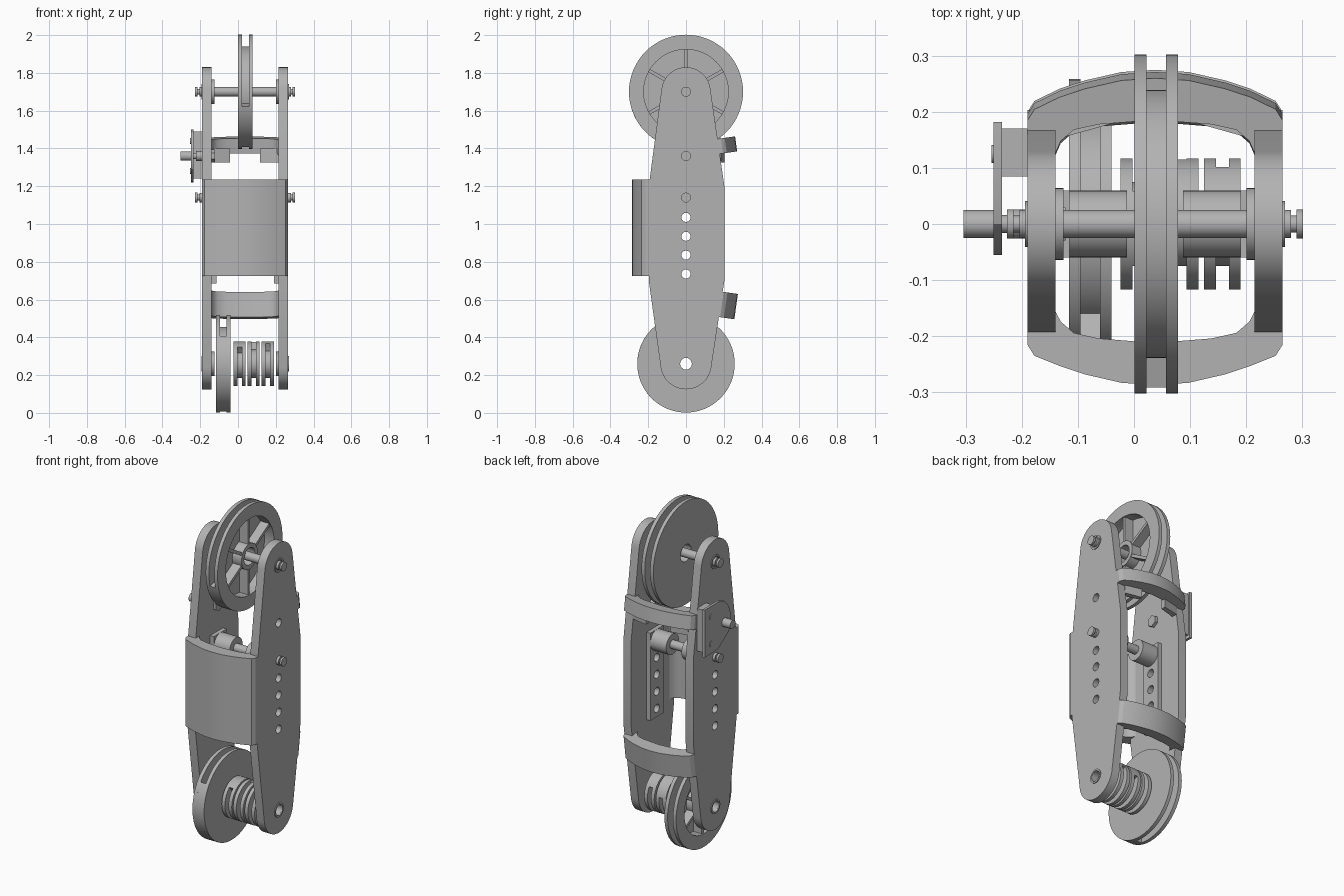
import bpy, bmesh, math
from mathutils import Matrix, Vector

if "Cube" in bpy.data.objects:
    bpy.data.objects.remove(bpy.data.objects["Cube"])

grey = bpy.data.materials.new("machined_grey")
grey.use_nodes = True
grey.diffuse_color = (0.45, 0.45, 0.45, 1)
grey.node_tree.nodes["Principled BSDF"].inputs["Base Color"].default_value = (0.45, 0.45, 0.45, 1)

CX = 0.0375                # middle of the housing
TOP, LOW, PIN, LATCH = 1.70, 0.26, 1.14, 1.36   # axle heights
parts = []


def finish(name, bm):
    bmesh.ops.recalc_face_normals(bm, faces=bm.faces)
    mesh = bpy.data.meshes.new(name)
    bm.to_mesh(mesh)
    bm.free()
    mesh.materials.append(grey)
    ob = bpy.data.objects.new(name, mesh)
    bpy.context.collection.objects.link(ob)
    parts.append(ob)
    return ob


def arc(c, r, a, b, n):
    """Points on an arc, angles in degrees, both ends included."""
    ang = [math.radians(a + (b - a) * i / n) for i in range(n + 1)]
    return [(c[0] + r * math.cos(t), c[1] + r * math.sin(t)) for t in ang]


def circle(c, r, n=24):
    return arc(c, r, 0, 360, n)[:-1]


def prism(name, axis, lo, hi, outline, holes=()):
    """Extrude an outline with holes along x or z."""
    bm = bmesh.new()
    for loop in [outline, *holes]:
        vs = [bm.verts.new((lo, p, q) if axis == "x" else (p, q, lo)) for p, q in loop]
        for i, v in enumerate(vs):
            bm.edges.new((v, vs[(i + 1) % len(vs)]))
    bmesh.ops.triangle_fill(bm, edges=bm.edges[:], use_beauty=True)
    out = bmesh.ops.extrude_face_region(bm, geom=bm.faces[:])
    d = Vector((hi - lo, 0, 0)) if axis == "x" else Vector((0, 0, hi - lo))
    bmesh.ops.translate(bm, vec=d, verts=[g for g in out["geom"] if isinstance(g, bmesh.types.BMVert)])
    return finish(name, bm)


def lathe(name, z, profile, closed=False, y=0, steps=64):
    """Revolve (x, radius) points about an axis along x."""
    bm = bmesh.new()
    vs = [bm.verts.new((x, y, z + r)) for x, r in profile]
    for a, b in zip(vs, vs[1:] + vs[:1] if closed else vs[1:]):
        bm.edges.new((a, b))
    bmesh.ops.spin(bm, geom=bm.verts[:] + bm.edges[:], cent=(0, y, z), axis=(1, 0, 0),
                   angle=math.tau, steps=steps)
    bmesh.ops.remove_doubles(bm, verts=bm.verts, dist=1e-5)
    return finish(name, bm)


def rod(name, z, x0, x1, r, y=0, steps=32):
    return lathe(name, z, [(x0, 0), (x0, r), (x1, r), (x1, 0)], y=y, steps=steps)


def ring(name, z, x0, x1, r_in, r_out):
    return lathe(name, z, [(x0, r_in), (x0, r_out), (x1, r_out), (x1, r_in)], True, steps=40)


def grooved_wheel(name, z, x0, x1, r, floor, flange, bore, fill):
    """Wheel with a cable groove that is closed over one sector."""
    a, b = x0 + flange, x1 - flange
    lathe(name, z, [(x0, bore), (x0, r), (a, r), (a, floor), (b, floor), (b, r), (x1, r), (x1, bore)], True)
    inner = floor - 0.004
    prism(name + "_groove_stop", "x", a, b,
          arc((0, z), r, *fill, 24) + arc((0, z), inner, fill[1], fill[0], 24))


def spoked_wheel(name, z, x0, x1, r, fill, open_side):
    """Grooved rim, web closed on one face, hub and six spokes."""
    rim = r - 0.078
    grooved_wheel(name + "_rim", z, x0, x1, r, r - 0.063, 0.021, rim, fill)
    web = (x0, x0 + 0.014) if open_side > 0 else (x1 - 0.014, x1)
    ring(name + "_web", z, *web, 0.05, rim + 0.002)
    ring(name + "_hub", z, x0 + 0.003, x1 - 0.003, 0.05, 0.075)
    for k in range(6):
        t = math.radians(90 + 60 * k)
        c, s = math.cos(t), math.sin(t)
        rect = [(0.07, -0.009), (rim + 0.005, -0.009), (rim + 0.005, 0.009), (0.07, 0.009)]
        prism(f"{name}_spoke_{k + 1}", "x", x0 + 0.008, x1 - 0.008,
              [(u * c - v * s, z + u * s + v * c) for u, v in rect])


# Side plates with their hole rows, inner straps and axle bosses
row = [PIN - 0.105 - 0.1 * k for k in range(4)]
side = (arc((0, TOP), 0.13, 8, 172, 28) + [(-0.197, 1.2), (-0.197, 0.7)]
        + arc((0, LOW), 0.135, 188, 352, 28) + [(0.203, 0.7), (0.203, 1.2)])
side_holes = [circle((0, z), 0.024) for z in row + [LATCH]] + [circle((0, LOW), 0.031)]
strap = [(-0.06, 0.685), (0.06, 0.685), (0.06, 1.2), (-0.06, 1.2)]
for tag, s in (("left", 1), ("right", -1)):
    def at(d, s=s):
        return CX + s * d
    prism(tag + "_side_plate", "x", at(0.1775), at(0.2275), side, side_holes)
    prism(tag + "_inner_strap", "x", at(0.1525), at(0.1775), strap, [circle((0, z), 0.024) for z in row])
    rod(tag + "_pin_sleeve", PIN, at(0.05), at(0.1525), 0.06)
    for nm, z in (("upper", TOP), ("lower", LOW)):
        ring(f"{tag}_{nm}_boss", z, at(0.163), at(0.1775), 0.031, 0.064)
        ring(f"{tag}_{nm}_bush", z, at(0.2275), at(0.232), 0.031, 0.041)


# Curved front cover and the two rear bands
def arch(peak, end, sign):
    half = [(0.2275, end - 0.06), (0.2275, end), (0.215, end + 0.02), (0.17, peak - 0.034),
            (0.125, peak - 0.019), (0.06, peak - 0.004), (0, peak)]
    inner = [(0, peak - 0.075), (0.1, peak - 0.083), (0.145, peak - 0.093), (0.168, peak - 0.113),
             (0.178, end - 0.06)]
    loop = half + [(-u, v) for u, v in half[-2::-1]]
    loop += [(-u, v) for u, v in inner[::-1]] + inner[1:]
    return [(CX + u, sign * v) for u, v in loop]


prism("front_cover", "z", 0.725, 1.235, arch(0.287, 0.215, -1))
for nm, z, h, tilt in (("upper_rear_band", 1.415, 0.08, 8), ("lower_rear_band", 0.572, 0.135, -8)):
    band = prism(nm, "z", -h / 2, h / 2, arch(0.266, 0.19, 1))
    pivot = Vector((0, 0.2, 0))
    band.data.transform(Matrix.Translation((0, 0, z)) @ Matrix.Translation(pivot)
                        @ Matrix.Rotation(math.radians(tilt), 4, "X") @ Matrix.Translation(-pivot))
for tag, s in (("left", 1), ("right", -1)):
    tab = [(CX + s * u, v) for u, v in ((0.08, 0.178), (0.18, 0.15), (0.18, 0.185), (0.08, 0.205))]
    prism(tag + "_band_tab", "z", 1.325, 1.40, tab)

# Axle and pin with grooved ends
end = [(0.264, 0), (0.264, 0.026), (0.252, 0.026), (0.252, 0.015), (0.242, 0.015), (0.242, 0.025)]
for nm, z in (("upper_axle", TOP), ("cross_pin", PIN)):
    lathe(nm, z, [(CX + u, r) for u, r in end] + [(CX - u, r) for u, r in end[::-1]], steps=32)

# Large wheels
spoked_wheel("upper_wheel", TOP, 0.001, 0.078, 0.302, (195, 255), 1)
spoked_wheel("lower_wheel", LOW, -0.116, -0.04, 0.258, (145, 258), -1)

# Three small cable drums on the lower axis
for k, (x, fill) in enumerate(((-0.024, (60, 130)), (0.05, (10, 80)), (0.125, (30, 115)))):
    grooved_wheel(f"cable_drum_{k + 1}", LOW, x, x + 0.065, 0.117, 0.075, 0.021, 0.035, fill)

# Latch bracket on the right side
prism("latch_spacer", "x", -0.235, -0.19,
      [(0.085, 1.24), (0.17, 1.24), (0.17, 1.49), (0.085, 1.49)])
prism("latch_plate", "x", -0.25, -0.235,
      [(0.182, 1.22), (0.182, 1.5), (0.05, 1.5), (0.0, 1.485), (-0.04, 1.44), (-0.055, 1.4),
       (-0.055, 1.32), (-0.04, 1.29), (0.06, 1.225)])
for s in (1, -1):
    rod("latch_screw_" + ("upper" if s > 0 else "lower"), LATCH + s * 0.08, -0.254, -0.24, 0.016, y=0.125)
rod("latch_knob", LATCH, -0.304, -0.25, 0.025)
rod("latch_stem", LATCH, -0.25, -0.13, 0.016)
rod("latch_collar", LATCH, -0.222, -0.19, 0.026)
rod("latch_nut", LATCH, -0.14, -0.122, 0.034, steps=6)

# Smooth round faces, keep hard edges
bpy.ops.object.select_all(action="DESELECT")
for ob in parts:
    ob.select_set(True)
bpy.context.view_layer.objects.active = parts[0]
bpy.ops.object.shade_smooth_by_angle(angle=math.radians(30))
